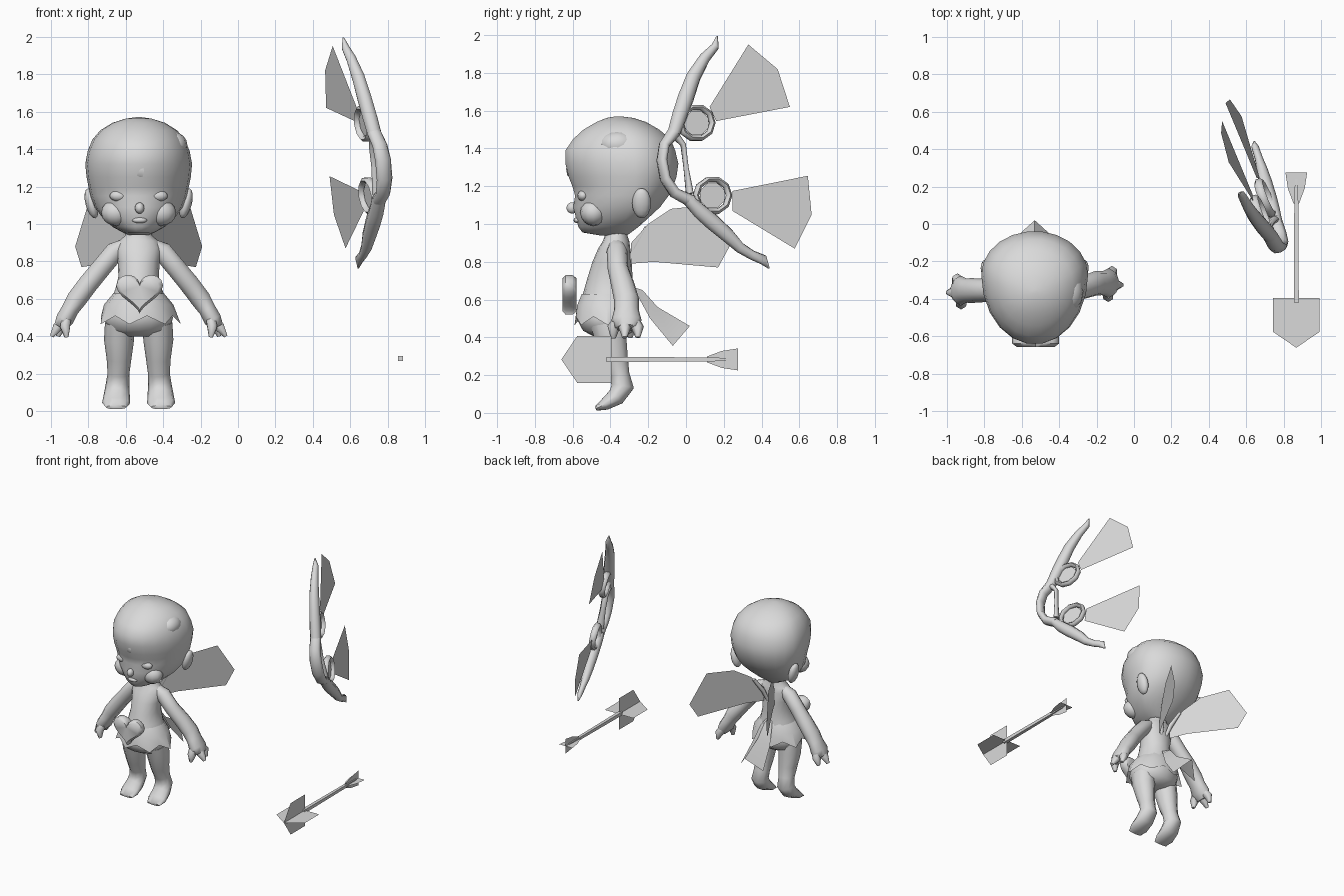
import bpy, bmesh, math
from mathutils import Vector, Matrix

if "Cube" in bpy.data.objects:
    bpy.data.objects.remove(bpy.data.objects["Cube"])

CX = -0.53                       # centre line of the figure
MAT = bpy.data.materials.new("pale_grey")
MAT.diffuse_color = (0.7, 0.7, 0.7, 1)
MAT.use_nodes = True
MAT.node_tree.nodes["Principled BSDF"].inputs["Base Color"].default_value = MAT.diffuse_color


def finish(name, bm, smooth=True, angle=50):
    bmesh.ops.recalc_face_normals(bm, faces=bm.faces[:])
    me = bpy.data.meshes.new(name)
    bm.to_mesh(me)
    bm.free()
    me.materials.append(MAT)
    ob = bpy.data.objects.new(name, me)
    bpy.context.collection.objects.link(ob)
    if smooth:
        bpy.ops.object.select_all(action='DESELECT')
        ob.select_set(True)
        bpy.context.view_layer.objects.active = ob
        bpy.ops.object.shade_smooth_by_angle(angle=math.radians(angle))
    return ob


def skin(name, rings, closed=False, caps=True, angle=50):
    """Bridge rings of equal point count."""
    bm = bmesh.new()
    vs = [[bm.verts.new(p) for p in r] for r in rings]
    n = len(vs[0])
    for k in range(len(vs) if closed else len(vs) - 1):
        a, b = vs[k], vs[(k + 1) % len(vs)]
        for i in range(n):
            j = (i + 1) % n
            bm.faces.new((a[i], a[j], b[j], b[i]))
    if caps and not closed:
        bm.faces.new(vs[0])
        bm.faces.new(vs[-1])
    return finish(name, bm, True, angle)


def body_loft(name, rows, n):
    """Rows: height, half width, front y, widest y, back y."""
    rings = []
    for z, w, f, c, b in rows:
        ring = []
        for i in range(n):
            a = 2 * math.pi * i / n
            s = math.sin(a)
            ring.append((CX + w * math.cos(a), c + s * ((b - c) if s > 0 else (c - f)), z))
        rings.append(ring)
    return skin(name, rings, angle=80)


def tube(name, pts, ref, n=8, closed=False):
    """Points: position, radius along ref, radius across it."""
    ref, rings, m = Vector(ref), [], len(pts)
    for k, (p, ru, rv) in enumerate(pts):
        if closed:
            t = pts[(k + 1) % m][0] - pts[k - 1][0]
        else:
            t = pts[min(k + 1, m - 1)][0] - pts[max(k - 1, 0)][0]
        t.normalize()
        u = (ref - t * ref.dot(t)).normalized()
        v = t.cross(u)
        rings.append([p + u * ru * math.cos(2 * math.pi * i / n) + v * rv * math.sin(2 * math.pi * i / n)
                      for i in range(n)])
    return skin(name, rings, closed, angle=70)


def blob(name, loc, size, tilt=0):
    bm = bmesh.new()
    bmesh.ops.create_uvsphere(bm, u_segments=12, v_segments=8, radius=1)
    bm.transform(Matrix.Translation(loc) @ Matrix.Rotation(tilt, 4, 'Y') @ Matrix.Diagonal((*size, 1)))
    return finish(name, bm, True, 80)


def sheet(name, pts):
    bm = bmesh.new()
    bm.faces.new([bm.verts.new(p) for p in pts])
    return finish(name, bm, False)


# Head with forehead bulge, brow, cheeks and chin
body_loft("head", [
    (.94, .05, -.46, -.38, -.31), (.955, .085, -.55, -.38, -.29), (.985, .14, -.572, -.36, -.25),
    (1.03, .19, -.585, -.32, -.20), (1.09, .235, -.60, -.29, -.135), (1.15, .257, -.59, -.28, -.09),
    (1.20, .268, -.605, -.27, -.065), (1.25, .278, -.625, -.27, -.048), (1.32, .285, -.642, -.27, -.038),
    (1.39, .272, -.642, -.28, -.055), (1.45, .247, -.60, -.29, -.08), (1.50, .205, -.545, -.31, -.14),
    (1.54, .14, -.475, -.33, -.21), (1.562, .07, -.42, -.35, -.28), (1.57, .015, -.37, -.36, -.345)], 22)

# Face details and ears
blob("nose", (CX + .005, -.603, 1.085), (.025, .03, .03))
blob("mouth", (CX + .005, -.575, 1.02), (.04, .02, .016))
for s in (-1, 1):
    blob("eyelid", (CX + s * .105, -.545, 1.15), (.05, .03, .03))
    blob("ear", (CX + s * .252, -.235, 1.11), (.032, .05, .082), s * .25)
    blob("cheek", (CX + s * .12, -.49, 1.06), (.08, .07, .07))

# Swept lock of hair and side tuft
tube("hair_lock", [(Vector((CX + x, y, z)), r, r * .5) for x, y, z, r in
     [(-.2, -.47, 1.24, .02), (-.09, -.585, 1.30, .045), (.02, -.61, 1.29, .05), (.1, -.575, 1.23, .015)]],
     (0, 0, 1))
blob("hair_tuft", (CX + .19, -.36, 1.42), (.07, .1, .07))

# Torso, pelvis and neck in one loft
body_loft("torso", [
    (.40, .09, -.48, -.41, -.33), (.435, .165, -.545, -.41, -.27), (.50, .183, -.58, -.41, -.25),
    (.58, .155, -.56, -.41, -.265), (.65, .125, -.54, -.40, -.28), (.72, .108, -.52, -.40, -.283),
    (.80, .112, -.495, -.39, -.288), (.87, .125, -.465, -.37, -.295), (.91, .105, -.44, -.37, -.30),
    (.94, .07, -.43, -.37, -.31), (1.02, .062, -.43, -.37, -.31)], 16)

# Ragged hip cloth with flared points
N = 14
cloth = []
for rx, ry, z, flare, drop in [(.135, .14, .63, 0, 0), (.185, .165, .57, 0, 0), (.2, .172, .51, .025, .045)]:
    ring = []
    for i in range(N):
        a, k = 2 * math.pi * i / N, (1 if i % 2 == 0 else 0)
        ring.append((CX + (rx + k * flare) * math.cos(a), -.415 + (ry + k * flare * .3) * math.sin(a), z - k * drop))
    cloth.append(ring)
skin("hip_cloth", cloth, caps=False, angle=30)

# Heart buckle
heart = []
for y, k in [(-.655, .82), (-.638, 1), (-.6, 1), (-.58, .85)]:
    ring = []
    for i in range(28):
        a = 2 * math.pi * i / 28
        hx = 16 * math.sin(a) ** 3
        hz = 13 * math.cos(a) - 5 * math.cos(2 * a) - 2 * math.cos(3 * a) - math.cos(4 * a) + 2.5
        ring.append((CX + .005 + k * hx * .0078, y, .625 + k * hz * .0072))
    heart.append(ring)
skin("heart_buckle", heart)

for s, dy in ((-1, -.01), (1, .03)):
    # Arm with mitten-like hand
    def arm_pts(rows):
        return [(Vector((CX + s * x, y, z)), ru, rv) for x, y, z, ru, rv in rows]
    tube("arm", arm_pts([
        (.07, -.37, .895, .04, .03), (.125, -.365, .855, .055, .055), (.2, -.36, .765, .055, .055),
        (.27, -.35 + dy / 2, .68, .062, .056), (.33, -.345 + dy, .6, .066, .056), (.365, -.345 + dy, .545, .065, .048),
        (.395, -.345 + dy, .49, .08, .05), (.42, -.345 + dy, .45, .06, .035)]), (0, 1, 0), 10)
    for fx, fy, fz in [(.465, -.355, .4), (.43, -.285, .4), (.385, -.415, .395)]:
        tube("finger", arm_pts([(.385, -.345 + dy + (fy + .35) * .5, .5, .032, .03),
                                ((.4 + fx) / 2, dy + fy, .45, .033, .03),
                                (fx, dy + fy, fz, .013, .012)]), (0, 1, 0), 6)
    # Leg with drooping foot
    tube("leg", arm_pts([
        (.1, -.41, .47, .08, .1), (.105, -.395, .38, .08, .085), (.105, -.375, .28, .066, .072),
        (.108, -.352, .2, .058, .056), (.113, -.335, .14, .063, .062), (.117, -.37, .085, .07, .05),
        (.12, -.43, .045, .075, .033), (.12, -.478, .022, .055, .012)]), (1, 0, 0), 10)
    # Back wing as a thin upright sheet
    sheet("wing", [(CX + s * (.21 + .56 * y), y, z) for y, z in
                   [(-.29, .79), (-.17, .8), (.17, .77), (.23, .88), (.11, 1.1), (-.08, 1.08), (-.2, 1.0), (-.29, .9)]])
    tube("wing_root", arm_pts([(.02, -.3, .8, .012, .012), (.04, -.27, .88, .02, .015),
                               (.08, -.21, .98, .012, .012)]), (1, 0, 0), 6)

# Folded ribbon tail at the back
bm = bmesh.new()
rows = []
for w, ym, zm, ye, ze in [(.03, -.29, .67, -.28, .65), (.05, -.23, .65, -.25, .61),
                          (.075, -.15, .56, -.19, .5), (.1, .02, .46, -.07, .355)]:
    rows.append([bm.verts.new((CX + k * w, ye if k else ym, ze if k else zm)) for k in (-1, 0, 1)])
for a, b in zip(rows, rows[1:]):
    for i in (0, 1):
        bm.faces.new((a[i], a[i + 1], b[i + 1], b[i]))
finish("ribbon_tail", bm)


# Bow: everything lies in one tilted plane
def on_bow(y, z):
    return Vector((.927 - .386 * y - .151 * z, y, z))


NORMAL = Vector((1, .386, .151)).normalized()


def bow_tube(name, rows):
    tube(name, [(on_bow(y, z), ru, rv) for y, z, ru, rv in rows], NORMAL)


bow_tube("bow_upper_limb", [(.165, 1.995, .004, .004), (.155, 1.94, .022, .022), (.1, 1.88, .028, .03),
                            (.04, 1.78, .036, .04), (0, 1.67, .04, .045), (-.035, 1.57, .042, .042),
                            (-.065, 1.48, .04, .035)])
bow_tube("bow_grip", [(-.06, 1.49, .04, .035), (-.115, 1.42, .042, .028), (-.128, 1.34, .045, .026),
                      (-.11, 1.24, .045, .026), (-.06, 1.165, .042, .03), (.03, 1.12, .04, .035)])
bow_tube("bow_strut", [(-.05, 1.46, .03, .02), (-.015, 1.42, .022, .014), (0, 1.3, .02, .013), (.02, 1.16, .03, .02)])
bow_tube("bow_lower_limb", [(0, 1.14, .04, .03), (.07, 1.07, .042, .042), (.14, 1.01, .042, .045),
                            (.22, .94, .038, .04), (.285, .875, .03, .03), (.35, .835, .022, .026),
                            (.41, .81, .02, .028), (.44, .765, .004, .004)])
for cy, cz, r in ((.055, 1.535, .085), (.14, 1.15, .088)):
    ring = [on_bow(cy + math.cos(a) * r, cz + math.sin(a) * r) for a in [math.pi * i / 5 for i in range(10)]]
    tube("bow_ring", [(p, .024, .016) for p in ring], NORMAL, 6, True)
    sheet("bow_disc", [on_bow(cy + math.cos(a) * r * .8, cz + math.sin(a) * r * .8)
                       for a in [math.pi * (i + .5) / 4 for i in range(8)]])
sheet("bow_upper_sail", [on_bow(*p) for p in [(.125, 1.62), (.33, 1.95), (.485, 1.82), (.55, 1.62), (.16, 1.545)]])
sheet("bow_lower_sail", [on_bow(*p) for p in [(.245, 1.175), (.645, 1.255), (.665, 1.05), (.575, .87), (.245, 1.07)]])

# Arrow: shaft with crossed sheets at both ends
AX, AZ = .866, .283
tube("arrow_shaft", [(Vector((AX, y, AZ)), r, r) for y, r in ((-.42, .019), (.12, .015), (.24, .01))], (1, 0, 1), 4)
for name, half in (("arrow_head", [(-.66, 0), (-.575, .125), (-.395, .125)]),
                   ("arrow_fletching", [(.11, .015), (.19, .045), (.275, .058)])):
    outline = half + [(y, -w) for y, w in reversed(half) if w]
    sheet(name + "_flat", [(AX + w, y, AZ) for y, w in outline])
    sheet(name + "_upright", [(AX, y, AZ + w) for y, w in outline])
